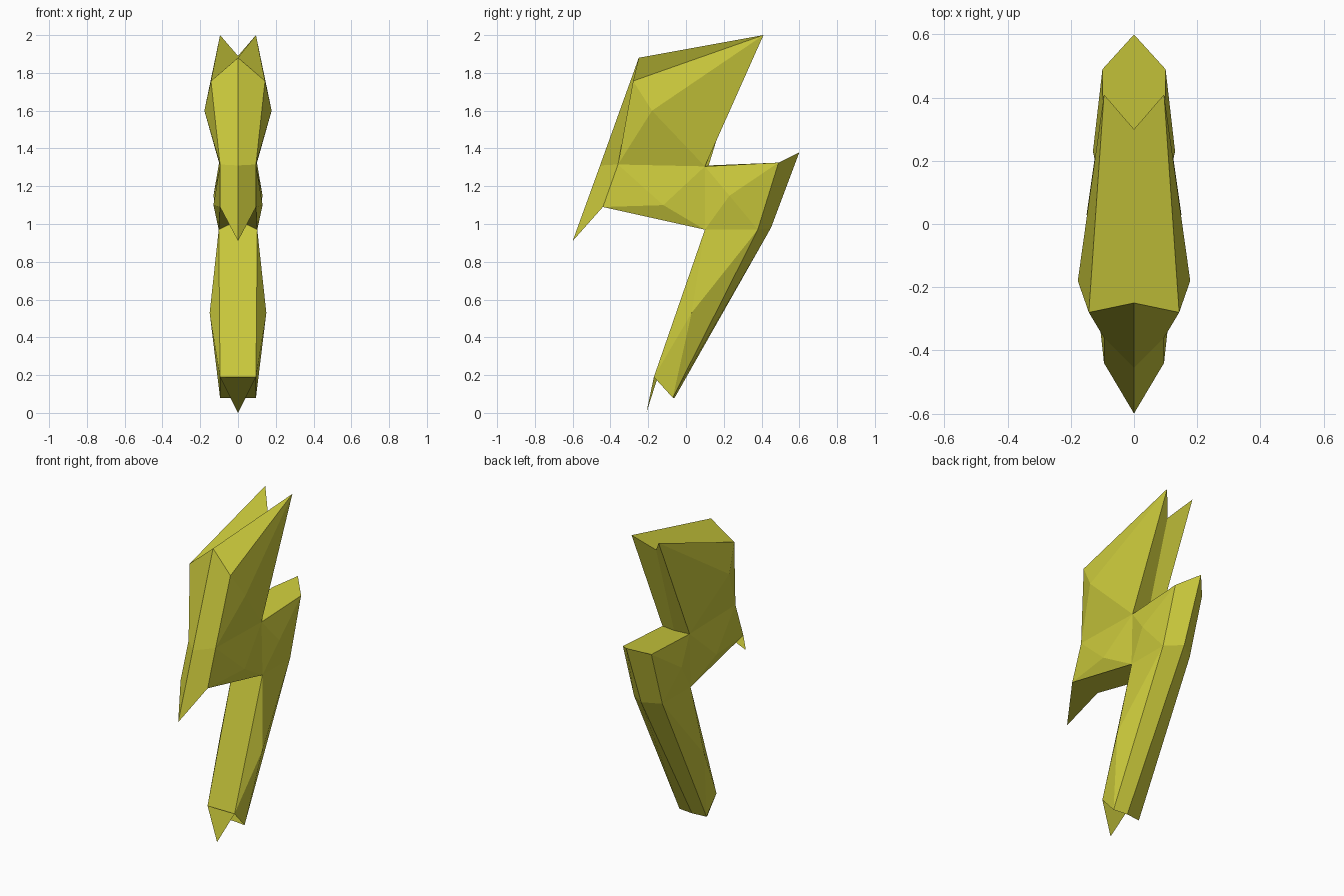
import bpy
import bmesh

# Remove the default cube only
default_cube = bpy.data.objects.get("Cube")
if default_cube:
    bpy.data.objects.remove(default_cube, do_unlink=True)


def make_material(name, colour):
    material = bpy.data.materials.new(name)
    material.use_nodes = True
    material.diffuse_color = colour
    material.node_tree.nodes["Principled BSDF"].inputs["Base Color"].default_value = colour
    return material


yellow = make_material("bolt yellow", (0.60, 0.59, 0.045, 1))

# Points on the middle plane: (y, z)
centre = {
    "top_front": (-0.25, 1.88),
    "waist_front": (-0.455, 1.31),
    "front_tip": (-0.60, 0.91),
    "under_notch": (0.06, 1.02),
    "foot_tip": (-0.21, 0.0),
    "foot_back": (-0.06, 0.08),
    "elbow_back": (0.45, 0.98),
    "back_tip": (0.60, 1.38),
    "upper_notch": (0.12, 1.31),
    "top_notch": (0.30, 1.89),
}

# Points on each flank: (x, y, z), mirrored across the middle plane
flank = {
    "shoulder": (0.143, -0.28, 1.757),
    "peak": (0.095, 0.41, 2.0),
    "waist": (0.095, -0.36, 1.315),
    "chin": (0.095, -0.44, 1.09),
    "inner_upper": (0.095, 0.10, 1.305),
    "inner_lower": (0.102, 0.10, 0.97),
    "arm_end": (0.10, 0.49, 1.325),
    "elbow": (0.10, 0.38, 0.97),
    "foot_front": (0.095, -0.17, 0.19),
    "foot_heel": (0.095, -0.07, 0.08),
    "upper_bulge": (0.178, -0.18, 1.6),
    "middle_bulge": (0.13, -0.12, 1.1),
    "arm_bulge": (0.13, 0.23, 1.15),
    "leg_bulge": (0.15, 0.03, 0.53),
}

# Flank panels: a raised point surrounded by a rim
fans = {
    "upper_bulge": ("shoulder", "peak", "inner_upper", "waist"),
    "middle_bulge": ("waist", "inner_upper", "inner_lower", "chin"),
    "arm_bulge": ("inner_upper", "arm_end", "elbow", "inner_lower"),
    "leg_bulge": ("inner_lower", "elbow", "foot_heel", "foot_front"),
}

# Four-sided strips between the middle plane and a flank
strips = [
    ("top_front", "shoulder", "waist", "waist_front"),
    ("waist_front", "waist", "chin", "front_tip"),
    ("back_tip", "arm_end", "elbow", "elbow_back"),
    ("elbow_back", "elbow", "foot_heel", "foot_back"),
    ("top_notch", "peak", "inner_upper", "upper_notch"),
]

# Six-sided caps spanning both flanks: start, two flank points, end
caps = [
    ("top_front", "shoulder", "peak", "top_notch"),
    ("upper_notch", "inner_upper", "arm_end", "back_tip"),
    ("front_tip", "chin", "inner_lower", "under_notch"),
    ("under_notch", "inner_lower", "foot_front", "foot_tip"),
    ("foot_tip", "foot_front", "foot_heel", "foot_back"),
]

bm = bmesh.new()
verts = {}
for name, (y, z) in centre.items():
    verts[name, 1] = verts[name, -1] = bm.verts.new((0, y, z))
for name, (x, y, z) in flank.items():
    for side in (1, -1):
        verts[name, side] = bm.verts.new((side * x, y, z))

for side in (1, -1):
    for hub, rim in fans.items():
        for i, corner in enumerate(rim):
            following = rim[(i + 1) % len(rim)]
            bm.faces.new([verts[n, side] for n in (hub, corner, following)])
    for strip in strips:
        bm.faces.new([verts[n, side] for n in strip])

for start, first, second, end in caps:
    bm.faces.new([verts[start, 1], verts[first, 1], verts[second, 1],
                  verts[end, 1], verts[second, -1], verts[first, -1]])

bmesh.ops.recalc_face_normals(bm, faces=bm.faces)
mesh = bpy.data.meshes.new("lightning_bolt")
bm.to_mesh(mesh)
bm.free()
mesh.materials.append(yellow)
bolt = bpy.data.objects.new("lightning_bolt", mesh)
bpy.context.collection.objects.link(bolt)
